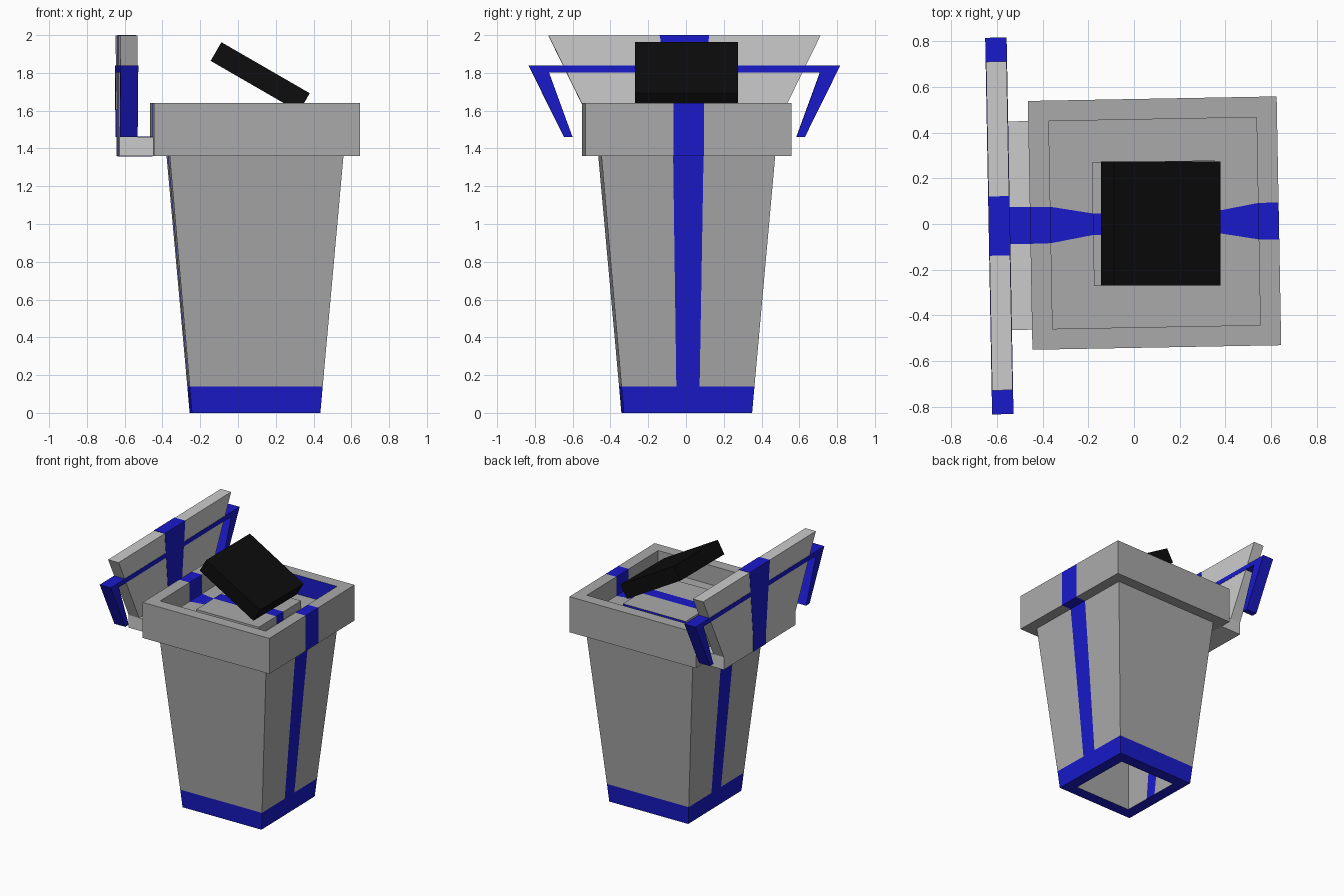
import bpy, bmesh, math
from mathutils import Matrix

if "Cube" in bpy.data.objects:
    bpy.data.objects.remove(bpy.data.objects["Cube"])

blue = bpy.data.materials.new("blue")
blue.diffuse_color = (0.01, 0.01, 0.6, 1)
blue.use_nodes = True
blue.node_tree.nodes["Principled BSDF"].inputs["Base Color"].default_value = blue.diffuse_color
black = bpy.data.materials.new("black")
black.diffuse_color = (0.004, 0.004, 0.004, 1)
black.use_nodes = True
black.node_tree.nodes["Principled BSDF"].inputs["Base Color"].default_value = black.diffuse_color
grey = bpy.data.materials.new("grey")
grey.diffuse_color = (0.4, 0.4, 0.4, 1)
grey.use_nodes = True
grey.node_tree.nodes["Principled BSDF"].inputs["Base Color"].default_value = grey.diffuse_color

# the whole bin is turned by about one degree
PLACE = Matrix.Translation((0.09, 0.004, 0)) @ Matrix.Rotation(math.radians(1.05), 4, 'Z')


def finish(name, bm, mats, matrix=PLACE):
    me = bpy.data.meshes.new(name)
    bm.to_mesh(me)
    bm.free()
    for m in mats:
        me.materials.append(m)
    ob = bpy.data.objects.new(name, me)
    ob.matrix_world = matrix
    bpy.context.collection.objects.link(ob)
    return ob


def square_sweep(name, profile, blue_sides=(), all_blue=(), cap_start=False, cap_end=False):
    """Square rings from (half size, z) with a blue stripe down the +x and -x sides.
    blue_sides: steps whose +y side is blue; all_blue: steps fully blue."""
    bm = bmesh.new()
    rings = []
    for r, z in profile:
        w = min(0.175 * r, 0.081)
        pts = [(r, -r), (r, -w), (r, w), (r, r), (-r, r), (-r, w), (-r, -w), (-r, -r)]
        rings.append([bm.verts.new((x, y, z)) for x, y in pts])
    for i, (a, b) in enumerate(zip(rings, rings[1:])):
        for j in range(8):
            k = (j + 1) % 8
            f = bm.faces.new((a[j], a[k], b[k], b[j]))
            f.material_index = int(j in (1, 5) or i in all_blue or (j == 3 and i in blue_sides))
    for ring, use, flip in ((rings[0], cap_start, True), (rings[-1], cap_end, False)):
        if use:
            for idx in ((0, 1, 6, 7), (1, 2, 5, 6), (2, 3, 4, 5)):
                vs = [ring[n] for n in idx]
                f = bm.faces.new(vs[::-1] if flip else vs)
                f.material_index = int(idx[0] == 1)
    return finish(name, bm, (grey, blue))


def slab(name, outline, x0, x1, mat=None, matrix=PLACE):
    """Extrude a (y, z) outline from x0 to x1."""
    bm = bmesh.new()
    face = bm.faces.new([bm.verts.new((x0, y, z)) for y, z in outline])
    ext = bmesh.ops.extrude_face_region(bm, geom=[face])
    verts = [v for v in ext["geom"] if isinstance(v, bmesh.types.BMVert)]
    bmesh.ops.translate(bm, vec=(x1 - x0, 0, 0), verts=verts)
    bmesh.ops.recalc_face_normals(bm, faces=bm.faces)
    return finish(name, bm, (mat,) if mat else (), matrix)


def rect(w, z0, z1):
    return [(-w, z0), (w, z0), (w, z1), (-w, z1)]


# hollow tapered body, open at the bottom
square_sweep("inner_cavity", [(0.37, 1.40), (0.25, 0)], cap_start=True)
square_sweep("base_band", [(0.25, 0), (0.34, 0), (0.352, 0.14)], all_blue=(0, 1))
square_sweep("body", [(0.352, 0.14), (0.46, 1.36)])

# collar with its recessed tray and raised centre
square_sweep("collar", [(0.46, 1.36), (0.545, 1.36), (0.545, 1.64), (0.455, 1.64), (0.455, 1.49)],
             blue_sides=(3,))
square_sweep("tray", [(0.455, 1.49), (0.27, 1.49), (0.27, 1.55)], blue_sides=(1,), cap_end=True)

# bridge and flared back panel
PX0, PX1, E = -0.725, -0.635, 0.002
slab("bridge", rect(0.457, 1.36, 1.46), PX1, -0.545)
slab("bridge_stripe", rect(0.081, 1.36 - E, 1.46 + E), PX1, -0.545, blue)
slab("back_panel", [(-0.457, 1.36), (0.457, 1.36), (0.457, 1.46), (0.72, 2.0 - E),
                    (-0.72, 2.0 - E), (-0.457, 1.46)], PX0, PX1)
slab("panel_stripe", [(-0.081, 1.36 - E), (0.081, 1.36 - E), (0.081, 1.46), (0.13, 2.0),
                      (-0.13, 2.0), (-0.081, 1.46)], PX0 - E, PX1 + E, blue)

# cross band and hanging side handles
slab("cross_band", rect(0.73, 1.803, 1.84), PX0 - E, PX1 + E, blue)
for side, label in ((1, "right"), (-1, "left")):
    pts = [(0.72, 1.84), (0.825, 1.84), (0.637, 1.46), (0.593, 1.46), (0.718, 1.803)]
    slab("handle_" + label, [(side * y, z) for y, z in pts], PX0 - E, PX1 + E, blue)

# tilted black lid
tilt = Matrix.Translation((0.1175, 0.002, 1.778)) @ Matrix.Rotation(math.radians(30), 4, 'Y')
slab("lid", rect(0.272, -0.057, 0.057), -0.27, 0.27, black, tilt)
